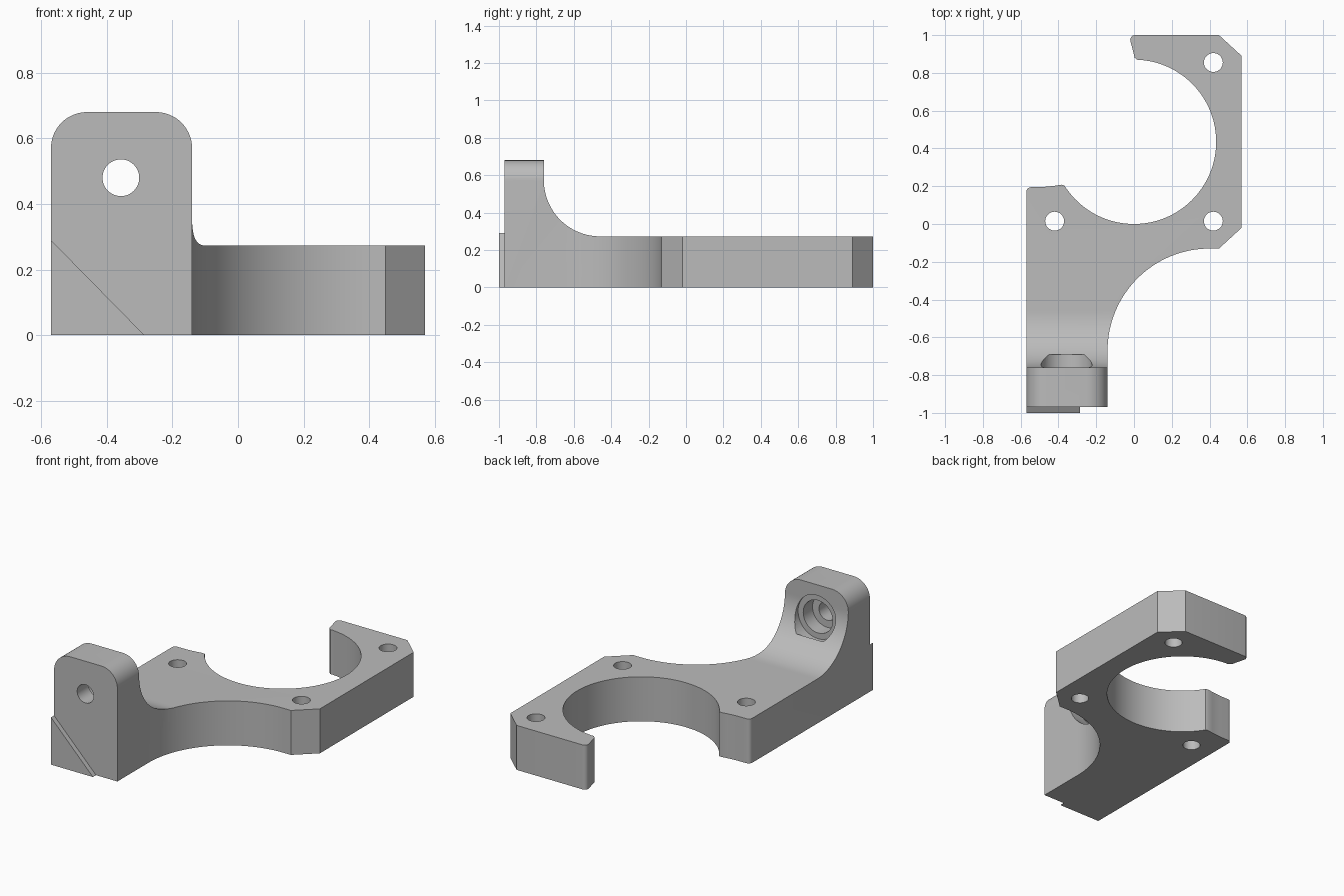
import bpy, bmesh, math
from mathutils import Vector

cube = bpy.data.objects.get("Cube")
if cube:
    bpy.data.objects.remove(cube, do_unlink=True)

grey = bpy.data.materials.new("light_grey")
grey.use_nodes = True
colour = (0.5, 0.5, 0.5, 1)
grey.diffuse_color = colour
grey.node_tree.nodes["Principled BSDF"].inputs["Base Color"].default_value = colour


def arc(cx, cy, r, start, end, steps):
    """Points on an arc, angles in degrees."""
    angles = [math.radians(start + (end - start) * i / steps) for i in range(steps + 1)]
    return [(cx + r * math.cos(a), cy + r * math.sin(a)) for a in angles]


def prism(name, points, axis, low, high):
    """Extrude a closed 2D profile along the named axis."""
    place = {"x": lambda u, v, d: (d, u, v),
             "y": lambda u, v, d: (u, d, v),
             "z": lambda u, v, d: (u, v, d)}[axis]
    bm = bmesh.new()
    face = bm.faces.new([bm.verts.new(place(u, v, low)) for u, v in points])
    grown = bmesh.ops.extrude_face_region(bm, geom=[face])["geom"]
    shift = Vector(place(0, 0, high - low))
    bmesh.ops.translate(bm, vec=shift, verts=[g for g in grown if isinstance(g, bmesh.types.BMVert)])
    bmesh.ops.recalc_face_normals(bm, faces=bm.faces)
    mesh = bpy.data.meshes.new(name)
    bm.to_mesh(mesh)
    bm.free()
    mesh.materials.append(grey)
    obj = bpy.data.objects.new(name, mesh)
    bpy.context.collection.objects.link(obj)
    return obj


def select(obj):
    bpy.ops.object.select_all(action="DESELECT")
    obj.select_set(True)
    bpy.context.view_layer.objects.active = obj


def combine(obj, cutter, operation):
    """Apply a boolean and discard its helper."""
    select(obj)
    mod = obj.modifiers.new("cut", "BOOLEAN")
    mod.operation = operation
    mod.solver = "EXACT"
    mod.object = cutter
    bpy.ops.object.modifier_apply(modifier=mod.name)
    bpy.data.objects.remove(cutter, do_unlink=True)


def drill(obj, u, v, r, axis, low, high):
    circle = arc(u, v, r, 0, 360, 48)[:-1]
    combine(obj, prism("drill", circle, axis, low, high), "DIFFERENCE")


# Plan outline with the open ring and the sweeping inner corner
plan = [(-0.57, -0.97), (-0.14, -0.97)]
plan += arc(0.40, -0.67, 0.54, 180, 90, 32)
plan += [(0.45, -0.13), (0.57, -0.02), (0.57, 0.89), (0.45, 1.0)]
plan += arc(0.005, 0.975, 0.025, 90, 195, 6)
plan += [(-0.005, 0.915), (0.004, 0.88), (0.02, 0.868)]
plan += arc(0, 0.435, 0.435, 86, -148, 80)
plan += [(-0.385, 0.208), (-0.42, 0.202), (-0.48, 0.196)]
plan += arc(-0.545, 0.17, 0.025, 90, 180, 6)
bracket = prism("bracket", plan, "z", 0, 0.8)

# Side profile: flat plate rising through a fillet into the tab
side = [(-1.1, -0.1), (1.1, -0.1), (1.1, 0.273)]
side += arc(-0.46, 0.573, 0.30, 270, 180, 28)
side += [(-0.76, 0.68), (-1.1, 0.68)]
combine(bracket, prism("side_profile", side, "x", -0.8, 0.8), "INTERSECT")

# Rounded top corners of the tab
front = [(-0.8, -0.1), (0.8, -0.1), (0.8, 0.5), (-0.139, 0.5)]
front += arc(-0.25, 0.57, 0.11, 0, 90, 16)
front += arc(-0.46, 0.57, 0.11, 90, 180, 16)
front += [(-0.571, 0.5), (-0.8, 0.5)]
combine(bracket, prism("front_profile", front, "y", -1.2, 1.2), "INTERSECT")

# Screw holes through the plate
for x, y in [(-0.42, 0.015), (0.42, 0.015), (0.42, 0.855)]:
    drill(bracket, x, y, 0.05, "z", -0.1, 0.4)

# Stepped hole through the tab
drill(bracket, -0.357, 0.48, 0.135, "y", -0.77, -0.69)
drill(bracket, -0.357, 0.48, 0.10, "y", -0.86, -0.60)
drill(bracket, -0.357, 0.48, 0.056, "y", -1.1, -0.60)

# Thin triangular pad on the front face
pad = prism("triangular_pad", [(-0.57, 0), (-0.285, 0), (-0.57, 0.29)], "y", -1.0, -0.97)

for obj in (bracket, pad):
    select(obj)
    bpy.ops.object.shade_smooth_by_angle(angle=math.radians(25))
